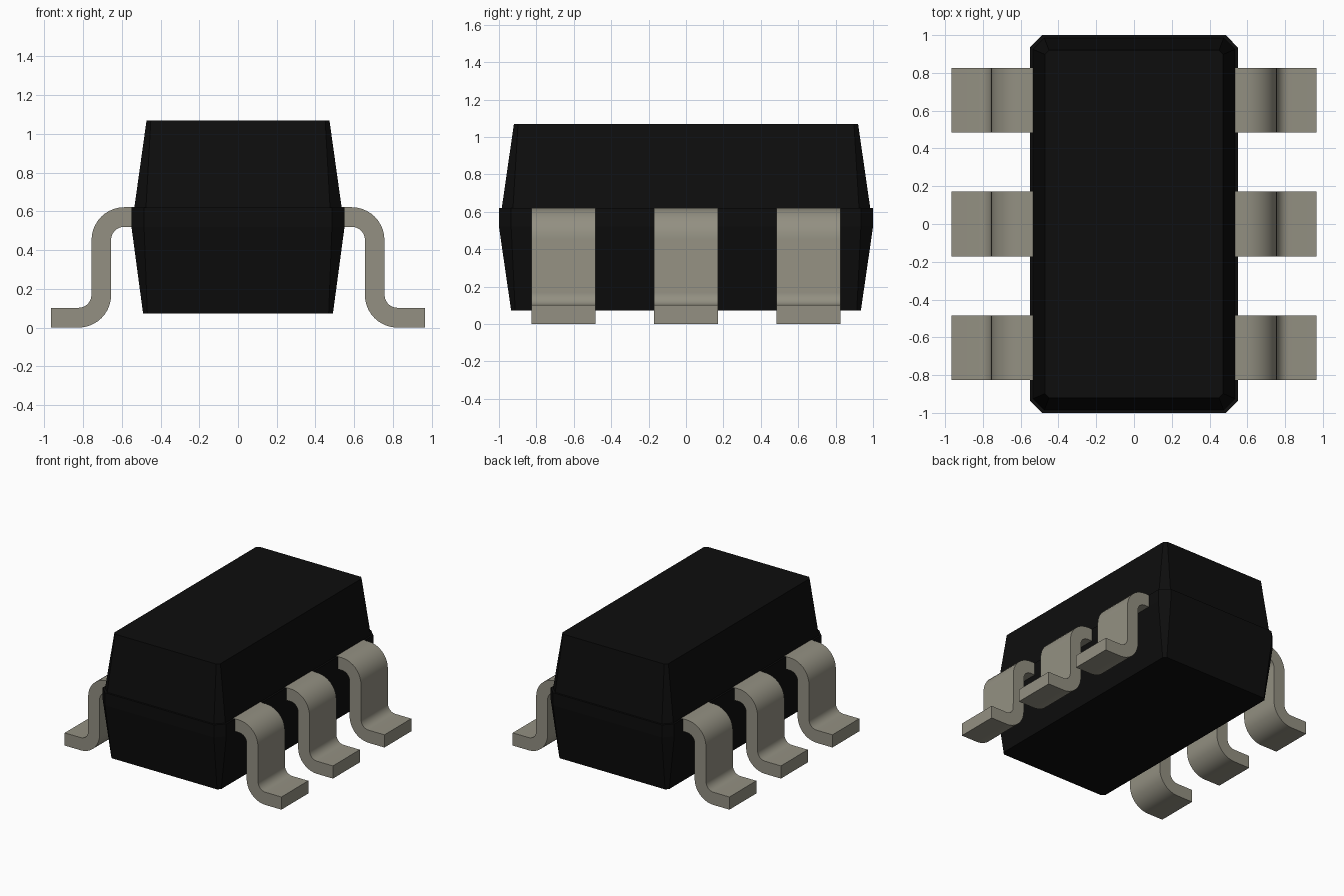
import bpy
import bmesh
import math

cube = bpy.data.objects.get("Cube")
if cube:
    bpy.data.objects.remove(cube, do_unlink=True)


def make_material(name, color, roughness):
    mat = bpy.data.materials.new(name)
    mat.use_nodes = True
    mat.diffuse_color = (*color, 1)
    bsdf = mat.node_tree.nodes["Principled BSDF"]
    bsdf.inputs["Base Color"].default_value = (*color, 1)
    bsdf.inputs["Roughness"].default_value = roughness
    return mat


black = make_material("black plastic", (0.004, 0.004, 0.004), 0.7)
metal = make_material("grey metal", (0.292, 0.279, 0.223), 0.5)


def loft(name, rings, mat):
    """Join equal-length rings of points into a closed, capped solid."""
    bm = bmesh.new()
    loops = [[bm.verts.new(p) for p in ring] for ring in rings]
    n = len(loops[0])
    for a, b in zip(loops, loops[1:]):
        for i in range(n):
            j = (i + 1) % n
            bm.faces.new((a[i], a[j], b[j], b[i]))
    bm.faces.new(loops[0])
    bm.faces.new(loops[-1])
    bmesh.ops.recalc_face_normals(bm, faces=bm.faces)
    mesh = bpy.data.meshes.new(name)
    bm.to_mesh(mesh)
    bm.free()
    mesh.materials.append(mat)
    obj = bpy.data.objects.new(name, mesh)
    bpy.context.collection.objects.link(obj)
    return obj


def chamfered_rect(hx, hy, c, z):
    return [(hx - c, -hy, z), (hx, c - hy, z), (hx, hy - c, z), (hx - c, hy, z),
            (c - hx, hy, z), (-hx, hy - c, z), (-hx, c - hy, z), (c - hx, -hy, z)]


# Tapered body with a raised belt: half width, half length, corner cut, height
body_sections = [
    (0.49, 0.935, 0.022, 0.072),
    (0.55, 1.0, 0.065, 0.52),
    (0.55, 1.0, 0.065, 0.62),
    (0.535, 0.985, 0.06, 0.62),
    (0.472, 0.92, 0.022, 1.07),
]
loft("body", [chamfered_rect(*s) for s in body_sections], black)


# Gull-wing lead profile in x and z
def arc(cx, cz, r, start, end, steps=10):
    angles = [math.radians(start + (end - start) * i / steps) for i in range(steps + 1)]
    return [(cx + r * math.cos(a), cz + r * math.sin(a)) for a in angles]


upper, lower = (0.587, 0.452), (0.823, 0.168)
outer_side = [(0.5, 0.621)] + arc(*upper, 0.169, 90, 0) + arc(*lower, 0.066, 180, 270) + [(0.965, 0.102)]
inner_side = [(0.965, 0.0)] + arc(*lower, 0.168, 270, 180) + arc(*upper, 0.068, 0, 90) + [(0.5, 0.52)]
profile = outer_side + inner_side

# Three leads along each side
HALF_WIDTH = 0.171
for side, sx in (("left", 1), ("right", -1)):
    for place, y in (("front", -0.655), ("middle", 0.0), ("back", 0.655)):
        rings = [[(sx * x, y + dy, z) for x, z in profile] for dy in (-HALF_WIDTH, HALF_WIDTH)]
        lead = loft(f"{side}_{place}_lead", rings, metal)
        bpy.ops.object.select_all(action="DESELECT")
        lead.select_set(True)
        bpy.context.view_layer.objects.active = lead
        bpy.ops.object.shade_smooth_by_angle(angle=math.radians(30))
